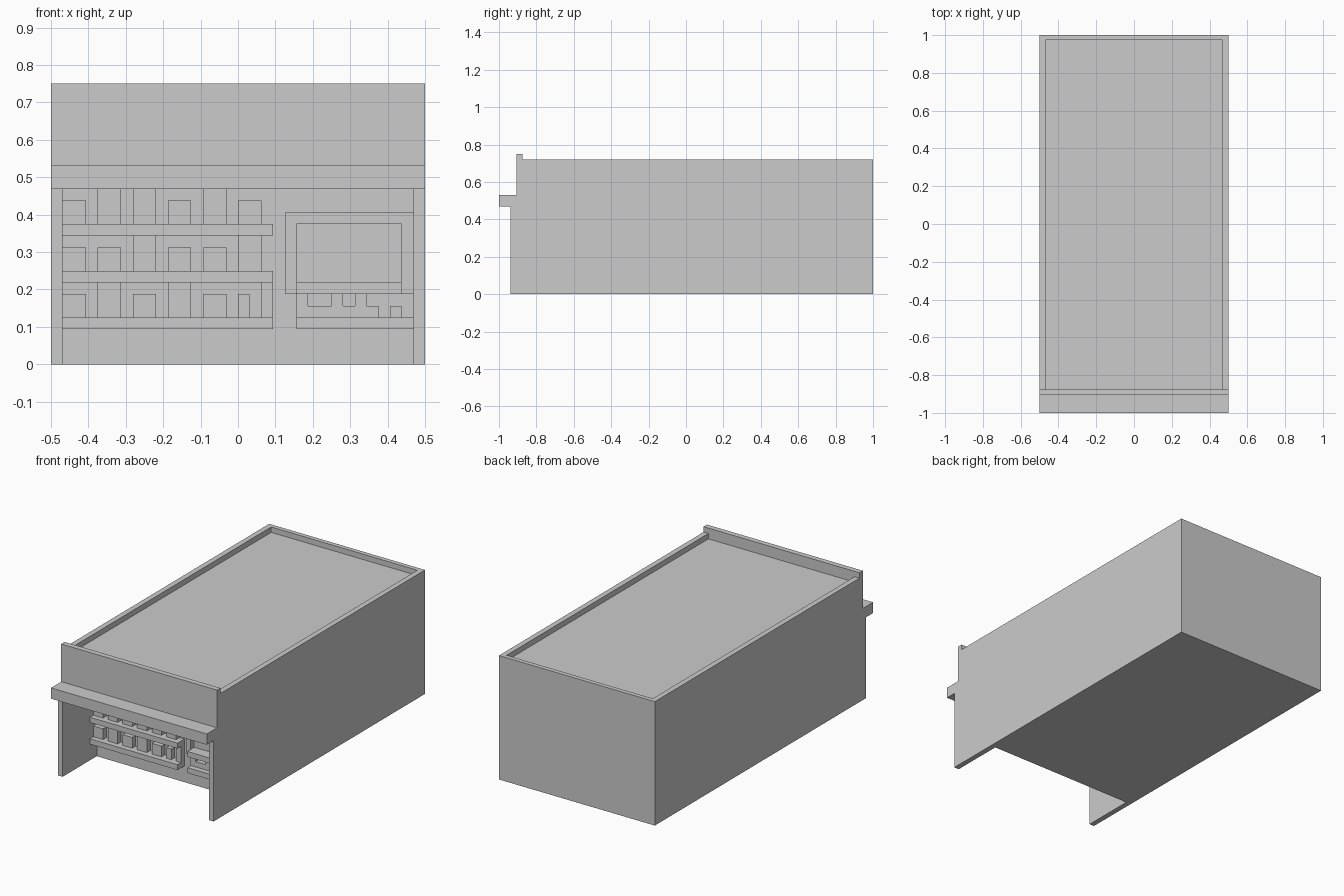
import bpy, bmesh

if "Cube" in bpy.data.objects:
    bpy.data.objects.remove(bpy.data.objects["Cube"])

U = 1 / 32          # the model follows a 1/32 module
WALL_Y = -20 * U    # recessed shopfront plane


def extrude_x(name, profile, x0, x1):
    """Extrude a closed (y, z) profile along x."""
    bm = bmesh.new()
    face = bm.faces.new([bm.verts.new((x0, y, z)) for y, z in profile])
    res = bmesh.ops.extrude_face_region(bm, geom=[face])
    new = [v for v in res["geom"] if isinstance(v, bmesh.types.BMVert)]
    bmesh.ops.translate(bm, verts=new, vec=(x1 - x0, 0, 0))
    return finish(name, bm)


def extrude_front(name, outline, y0, y1):
    """Extrude a closed (x, z) outline along y."""
    bm = bmesh.new()
    face = bm.faces.new([bm.verts.new((x, y0, z)) for x, z in outline])
    res = bmesh.ops.extrude_face_region(bm, geom=[face])
    new = [v for v in res["geom"] if isinstance(v, bmesh.types.BMVert)]
    bmesh.ops.translate(bm, verts=new, vec=(0, y1 - y0, 0))
    return finish(name, bm)


def finish(name, bm):
    bmesh.ops.recalc_face_normals(bm, faces=bm.faces)
    me = bpy.data.meshes.new(name)
    bm.to_mesh(me)
    bm.free()
    ob = bpy.data.objects.new(name, me)
    bpy.context.collection.objects.link(ob)
    return ob


def fixture(name, x0, x1, z0, z1, depth):
    """Box standing out from the recessed shopfront wall."""
    return extrude_front(name, [(x0, z0), (x1, z0), (x1, z1), (x0, z1)],
                         WALL_Y - depth, WALL_Y)


# Building shell
T, IN, ROOF, TOP = 0.5, 0.5 - U, 22 * U, 23 * U
LEDGE0, LEDGE1 = 15 * U, 17 * U
FB, FF, BK = -28 * U, -29 * U, 1 - U / 1.2
extrude_x("building_core", [(WALL_Y, 0), (BK, 0), (BK, ROOF), (FB, ROOF),
                            (FB, LEDGE0), (WALL_Y, LEDGE0)], -IN, IN)
side = [(-30 * U, 0), (1, 0), (1, TOP), (FB, TOP), (FB, LEDGE0), (-30 * U, LEDGE0)]
extrude_x("side_wall_left", side, -T, -IN)
extrude_x("side_wall_right", side, IN, T)
extrude_x("back_wall", [(BK, 0), (1, 0), (1, TOP), (BK, TOP)], -IN, IN)

# Upper front with projecting ledge and parapet
extrude_x("front_facade", [(-1, LEDGE0), (FB, LEDGE0), (FB, 24 * U), (FF, 24 * U),
                           (FF, LEDGE1), (-1, LEDGE1)], -T, T)

# Shelves with boxed goods: (start column, width, height) in modules
rows = {
    4: [(-15, 2, 2), (-12, 2, 3), (-9, 2, 2), (-6, 2, 3), (-3, 2, 2), (0, 1, 2), (2, 1, 3)],
    8: [(-15, 2, 2), (-12, 2, 2), (-9, 2, 3), (-6, 2, 2), (-3, 2, 2), (0, 2, 3)],
    12: [(-15, 2, 2), (-12, 2, 3), (-9, 2, 3), (-6, 2, 2), (-3, 2, 3), (0, 2, 2)],
}
for z, goods in rows.items():
    fixture("shelf", -15 * U, 3 * U, (z - 1) * U, z * U, 2 * U)
    for c, w, h in goods:
        fixture("shelf_goods", c * U, (c + w) * U, z * U, (z + h) * U, U)

# Display frame on the right, with a deeper sill
fixture("frame_stile_left", 4 * U, 5 * U, 6 * U, 13 * U, U)
fixture("frame_stile_right", 14 * U, 15 * U, 6 * U, 13 * U, U)
fixture("frame_head", 5 * U, 14 * U, 12 * U, 13 * U, U)
fixture("frame_sill", 5 * U, 14 * U, 6 * U, 7 * U, 2 * U)

# Low shelf with a stepped row of small goods
fixture("low_shelf", 5 * U, 15 * U, 3 * U, 4 * U, 2 * U)
steps = [(5, 4), (12, 4), (12, 5), (11, 5), (11, 6), (10, 6), (10, 5), (9, 5),
         (9, 6), (8, 6), (8, 5), (6, 5), (6, 6), (5, 6)]
extrude_front("small_goods", [(x * U, z * U) for x, z in steps], WALL_Y - U, WALL_Y)
fixture("small_box", 13 * U, 14 * U, 4 * U, 5 * U, U)
